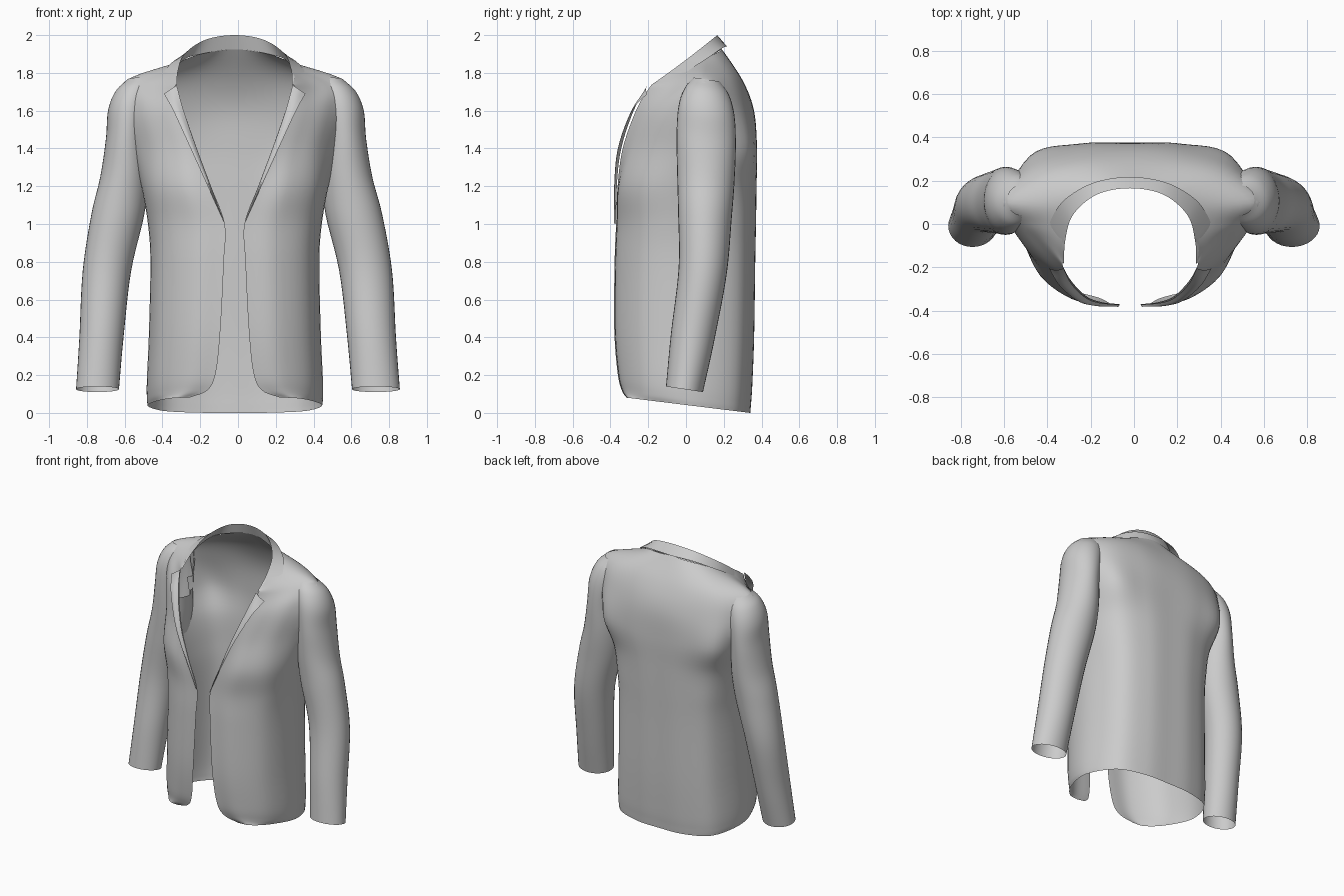
import bpy, bmesh, math
from mathutils import Vector

if "Cube" in bpy.data.objects:
    bpy.data.objects.remove(bpy.data.objects["Cube"])


def spline(pts, n):
    """Catmull-Rom through pts, n steps per span; mirrored tangent at the centre line."""
    p = [Vector(q) for q in pts]
    last = Vector((-p[-2].x, p[-2].y, p[-2].z)) if abs(p[-1].x) < 1e-6 else 2 * p[-1] - p[-2]
    p = [2 * p[0] - p[1]] + p + [last]
    out = []
    for i in range(1, len(p) - 2):
        a, b, c, d = p[i - 1:i + 3]
        for k in range(n):
            t = k / n
            out.append(0.5 * (2 * b + (c - a) * t + (2 * a - 5 * b + 4 * c - d) * t * t
                              + (3 * b - a - 3 * c + d) * t ** 3))
    return out + [p[-2]]


def build(name, rows, closed=False, drop=None):
    """Skin a grid of points on both sides of the jacket."""
    bm = bmesh.new()
    for s in (1, -1):
        grid = [[bm.verts.new((s * p.x, p.y, p.z)) for p in r] for r in rows]
        n = len(rows[0])
        for r0, r1 in zip(grid, grid[1:]):
            for j in range(n if closed else n - 1):
                k = (j + 1) % n
                bm.faces.new((r0[j], r0[k], r1[k], r1[j]))
    bmesh.ops.remove_doubles(bm, verts=bm.verts[:], dist=0.0005)
    if drop:
        gone = [f for f in bm.faces if drop(f.calc_center_median())]
        bmesh.ops.delete(bm, geom=gone, context='FACES')
    bmesh.ops.recalc_face_normals(bm, faces=bm.faces[:])
    # the garment hangs slightly off centre
    for v in bm.verts:
        v.co.x -= 0.018 * max(0, 1 - (v.co.x / 0.86) ** 4)
    me = bpy.data.meshes.new(name)
    bm.to_mesh(me)
    bm.free()
    ob = bpy.data.objects.new(name, me)
    bpy.context.collection.objects.link(ob)
    return ob


def loft(rows, n, m):
    rows = [spline(r, n) for r in rows]
    cols = [spline(c, m) if m > 1 else list(c) for c in zip(*rows)]
    return [list(r) for r in zip(*cols)]


# Sleeve rings: centre x, y, z, radius x, radius y
rings = [(.737, -.008, .125, .12, .098), (.715, .035, .4, .123, .115),
         (.685, .088, .75, .134, .127), (.625, .1, 1.05, .145, .142),
         (.59, .105, 1.25, .13, .152), (.577, .107, 1.45, .112, .157),
         (.56, .108, 1.6, .117, .148), (.532, .11, 1.7, .105, .118),
         (.5, .11, 1.765, .07, .07)]
centres = spline([r[:3] for r in rings], 6)
radii = spline([(r[3], r[4], 1) for r in rings], 6)


def in_sleeve(c):
    if not 1.35 < c.z < 1.68:
        return False
    i = min(range(len(centres)), key=lambda k: abs(centres[k].z - c.z))
    dx, dy = abs(c.x) - centres[i].x, c.y - centres[i].y
    return (dx / radii[i].x) ** 2 + (dy / radii[i].y) ** 2 < 0.75


sleeve_rows = []
for c, r in zip(centres, radii):
    row = []
    for k in range(32):
        a = 2 * math.pi * k / 32
        dy = r.y * math.sin(a)
        row.append(Vector((c.x + r.x * math.cos(a), c.y + dy, c.z - 0.15 * dy)))
    sleeve_rows.append(row)
build("sleeves", sleeve_rows, True, lambda c: abs(c.x) < .5 and c.z > 1.4)

# Body: lower sections (z, opening x, front y, half width, back y)
rows = []
for z, ex, fy, w, by in [(0, .24, -.315, .462, .34), (.04, .145, -.34, .466, .343),
                         (.14, .1, -.362, .466, .35), (.4, .075, -.38, .455, .36),
                         (.8, .057, -.378, .447, .366), (1.0, .052, -.37, .46, .37),
                         (1.2, .125, -.362, .495, .373)]:
    pts = [(ex, fy), ((ex + .88 * w) / 2, fy * .94), (.88 * w, fy * .58), (w, .03),
           (.82 * w, by * .74), (.42 * w, by * .97), (0, by)]
    tilt = .08 * max(0, 1 - z / .8)
    rows.append([(x, y, z + tilt * (.34 - y) / .65) for x, y in pts])
# Chest and shoulder blade sections
for z, pts in [(1.4, [(.2, -.335), (.32, -.275), (.45, -.16), (.545, .06),
                      (.46, .315), (.24, .37), (0, .375)]),
               (1.6, [(.27, -.265), (.38, -.19), (.5, -.08), (.6, .1),
                      (.47, .28), (.24, .347), (0, .36)])]:
    rows.append([(x, y, z) for x, y in pts])
# Shoulder line and neckline
rows.append([(.31, -.195, 1.72), (.41, -.085, 1.72), (.5, 0, 1.735), (.585, .1, 1.755),
             (.42, .225, 1.77), (.22, .285, 1.77), (0, .3, 1.76)])
neck = [(.31, -.175, 1.74), (.315, -.1, 1.79), (.31, -.02, 1.825), (.28, .07, 1.86),
        (.2, .14, 1.895), (.1, .18, 1.915), (0, .19, 1.925)]
rows.append(neck)
build("jacket_body", loft(rows, 6, 6), drop=in_sleeve)

# Collar: stand, rolled top edge and falling outer edge
stand = [neck[0], neck[1], neck[3], neck[4], neck[6]]
roll = [(.305, -.185, 1.735), (.3, -.08, 1.81), (.265, .04, 1.9), (.155, .135, 1.975),
        (0, .165, 2.0)]
fall = [(.385, -.07, 1.75), (.37, .01, 1.81), (.305, .11, 1.875), (.17, .19, 1.93),
        (0, .217, 1.94)]
build("collar", loft([stand, roll, fall], 8, 1))

# Lapels folded back from the opening, ending in the notch
fold = [(.052, -.372, 1.0), (.145, -.363, 1.25), (.208, -.338, 1.42), (.27, -.277, 1.6),
        (.307, -.205, 1.735)]
edge = [(.056, -.376, 1.01), (.165, -.376, 1.25), (.242, -.355, 1.42), (.325, -.285, 1.6),
        (.375, -.205, 1.69)]
mid = [((a[0] + b[0]) / 2, (a[1] + b[1]) / 2 - .008, (a[2] + b[2]) / 2)
       for a, b in zip(fold, edge)]
build("lapels", loft([fold, mid, edge], 8, 3))

for ob in bpy.context.collection.objects:
    ob.select_set(True)
    bpy.context.view_layer.objects.active = ob
bpy.ops.object.shade_smooth_by_angle(angle=math.radians(40))
